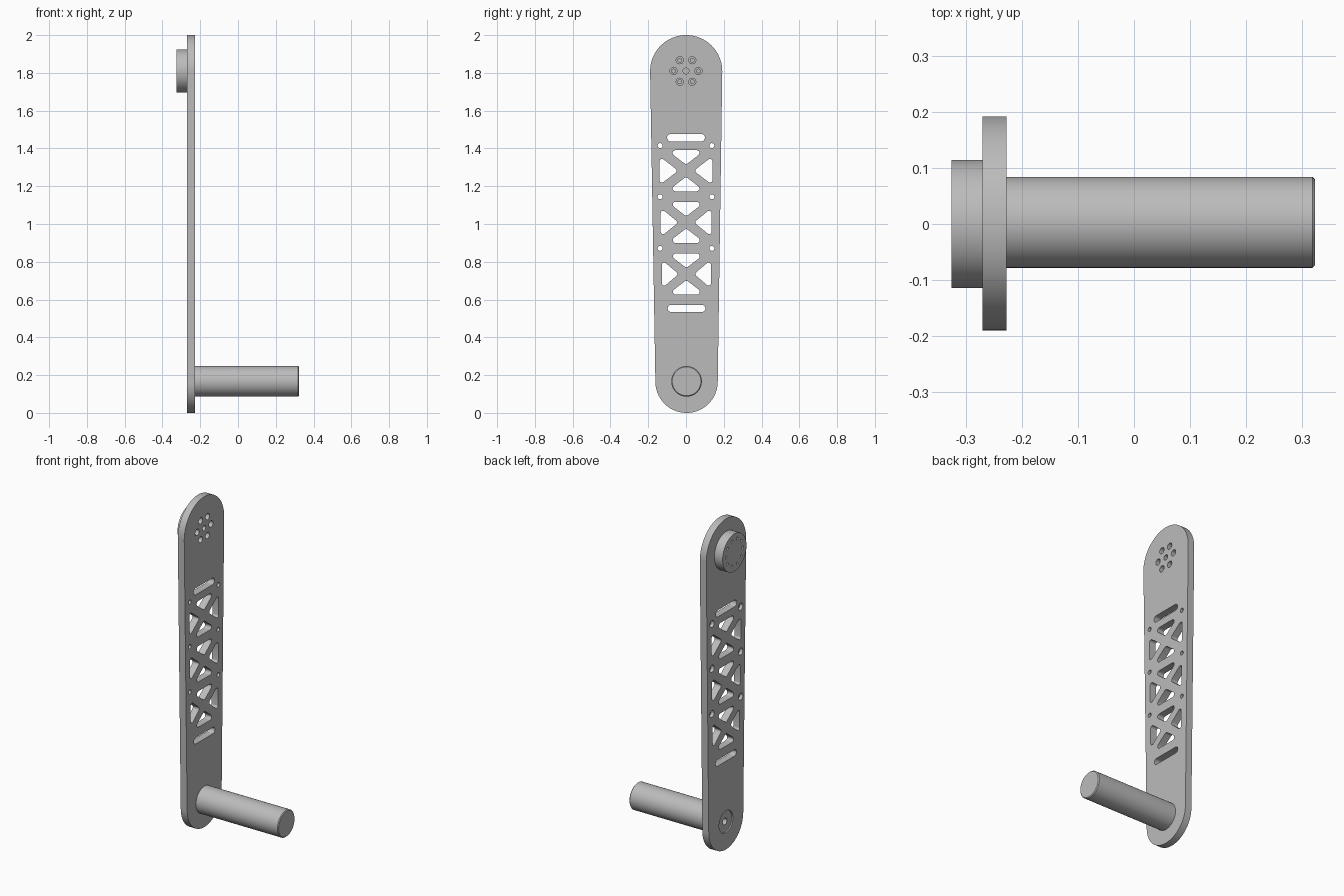
import bpy, bmesh
from math import sin, cos, pi, asin, tan
from mathutils import Vector

cube = bpy.data.objects.get("Cube")
if cube:
    bpy.data.objects.remove(cube, do_unlink=True)

grey = bpy.data.materials.new("satin grey")
grey.use_nodes = True
grey.diffuse_color = (0.5, 0.5, 0.5, 1)
grey.node_tree.nodes["Principled BSDF"].inputs["Base Color"].default_value = (0.5, 0.5, 0.5, 1)

BACK, FRONT = -0.27, -0.227          # plate faces along x
HUB_BACK, GRIP_END = -0.325, 0.323
TOP, TOP_R = Vector((0.001, 1.809)), 0.191
LOW, LOW_R = Vector((0.003, 0.165)), 0.165


def arc(centre, r, a0, a1, n):
    return [Vector((centre[0] + r * cos(a0 + (a1 - a0) * i / n),
                    centre[1] + r * sin(a0 + (a1 - a0) * i / n))) for i in range(n + 1)]


def circle(y, z, r, n=24):
    return arc((y, z), r, 0, 2 * pi, n)[:-1]


def rounded(corners, r, n=6):
    """Polygon outline with every corner filleted."""
    pts = []
    corners = [Vector(c) for c in corners]
    for i, c in enumerate(corners):
        u = (corners[i - 1] - c).normalized()
        v = (corners[(i + 1) % len(corners)] - c).normalized()
        half = u.angle(v) / 2
        centre = c + (u + v).normalized() * (r / sin(half))
        start, end = c + u * (r / tan(half)) - centre, c + v * (r / tan(half)) - centre
        for k in range(n + 1):
            t = k / n
            sweep = pi - 2 * half
            pts.append(centre + (start * sin((1 - t) * sweep) + end * sin(t * sweep)) / sin(sweep))
    return pts


def slot(y, z, half_len, r):
    return (arc((y + half_len - r, z), r, -pi / 2, pi / 2, 12)
            + arc((y - half_len + r, z), r, pi / 2, 3 * pi / 2, 12))


def solid(name, prisms):
    """One object from (outline, x0, x1) prisms; outlines lie in the y-z plane."""
    bm = bmesh.new()
    for pts, x0, x1 in prisms:
        face = bm.faces.new([bm.verts.new((x0, p[0], p[1])) for p in pts])
        out = bmesh.ops.extrude_face_region(bm, geom=[face])
        moved = [g for g in out["geom"] if isinstance(g, bmesh.types.BMVert)]
        bmesh.ops.translate(bm, verts=moved, vec=(x1 - x0, 0, 0))
    bmesh.ops.recalc_face_normals(bm, faces=bm.faces)
    mesh = bpy.data.meshes.new(name)
    bm.to_mesh(mesh)
    bm.free()
    mesh.materials.append(grey)
    obj = bpy.data.objects.new(name, mesh)
    bpy.context.collection.objects.link(obj)
    return obj


def activate(obj):
    bpy.ops.object.select_all(action="DESELECT")
    obj.select_set(True)
    bpy.context.view_layer.objects.active = obj


def cut(obj, prisms):
    cutter = solid("cutter", prisms)
    cutter.hide_render = True
    mod = obj.modifiers.new("cut", "BOOLEAN")
    mod.operation, mod.solver, mod.object = "DIFFERENCE", "EXACT", cutter
    activate(obj)
    bpy.ops.object.modifier_apply(modifier=mod.name)
    bpy.data.objects.remove(cutter, do_unlink=True)


# Tapered arm plate: two round ends joined by tangent sides
lean = asin((TOP_R - LOW_R) / (TOP - LOW).length)
outline = (arc(TOP, TOP_R, -lean, pi + lean, 48)
           + arc(LOW, LOW_R, pi + lean, 2 * pi - lean, 48))
plate = solid("arm_plate", [(outline, BACK, FRONT)])

# Lightening windows: three X-braced cells between two slots
windows = [slot(0, 1.457, 0.1, 0.02), slot(0.003, 0.553, 0.1, 0.019)]
for i in range(3):
    z = 1.282 - 0.2735 * i
    y = 0.001 * i
    side = 0.14 - 0.005 * i
    for s in (-1, 1):
        windows.append(rounded([(y - 0.1, z + s * 0.109), (y + 0.1, z + s * 0.109),
                                (y, z + s * 0.032)], 0.015))
        windows.append(rounded([(y + s * side, z + 0.076), (y + s * side, z - 0.076),
                                (y + s * 0.041, z)], 0.013))

# Edge screw holes, hub screw holes and their counterbores
bores = []
for z in (1.415, 1.144, 0.871):
    for s in (-1, 1):
        windows.append(circle(s * 0.137, z, 0.013))
        bores.append((circle(s * 0.137, z, 0.021), BACK - 0.02, BACK + 0.02))
windows.append(circle(0, 1.81, 0.016))
for i in range(6):
    y, z = 0.066 * cos(i * pi / 3), 1.81 + 0.066 * sin(i * pi / 3)
    windows.append(circle(y, z, 0.01))
    bores.append((circle(y, z, 0.019), FRONT - 0.024, FRONT + 0.02))
bores.append((circle(0.003, 0.167, 0.066, 48), BACK - 0.02, BACK + 0.008))
cut(plate, [(w, BACK - 0.05, FRONT + 0.05) for w in windows])
cut(plate, bores)
cut(plate, [(circle(0.003, 0.167, 0.02), BACK - 0.02, BACK + 0.034)])

# Round hub behind the top end, with a ring of small holes
hub = solid("hub", [(circle(0, 1.81, 0.114, 64), HUB_BACK, BACK)])
cut(hub, [(circle(0.08 * cos(a), 1.81 + 0.08 * sin(a), 0.008, 16), HUB_BACK - 0.02, HUB_BACK + 0.025)
          for a in (2 * pi * i / 10 for i in range(10))])

# Grip rod with a chamfered free end
grip = solid("grip_rod", [(circle(0.003, 0.167, 0.081, 64), FRONT, GRIP_END)])
bm = bmesh.new()
bm.from_mesh(grip.data)
rim = [e for e in bm.edges if all(v.co.x > GRIP_END - 0.001 for v in e.verts)]
bmesh.ops.bevel(bm, geom=rim, offset=0.005, segments=1, affect="EDGES")
bm.to_mesh(grip.data)
bm.free()

for obj in (plate, hub, grip):
    activate(obj)
    bpy.ops.object.shade_smooth_by_angle(angle=pi / 6)
